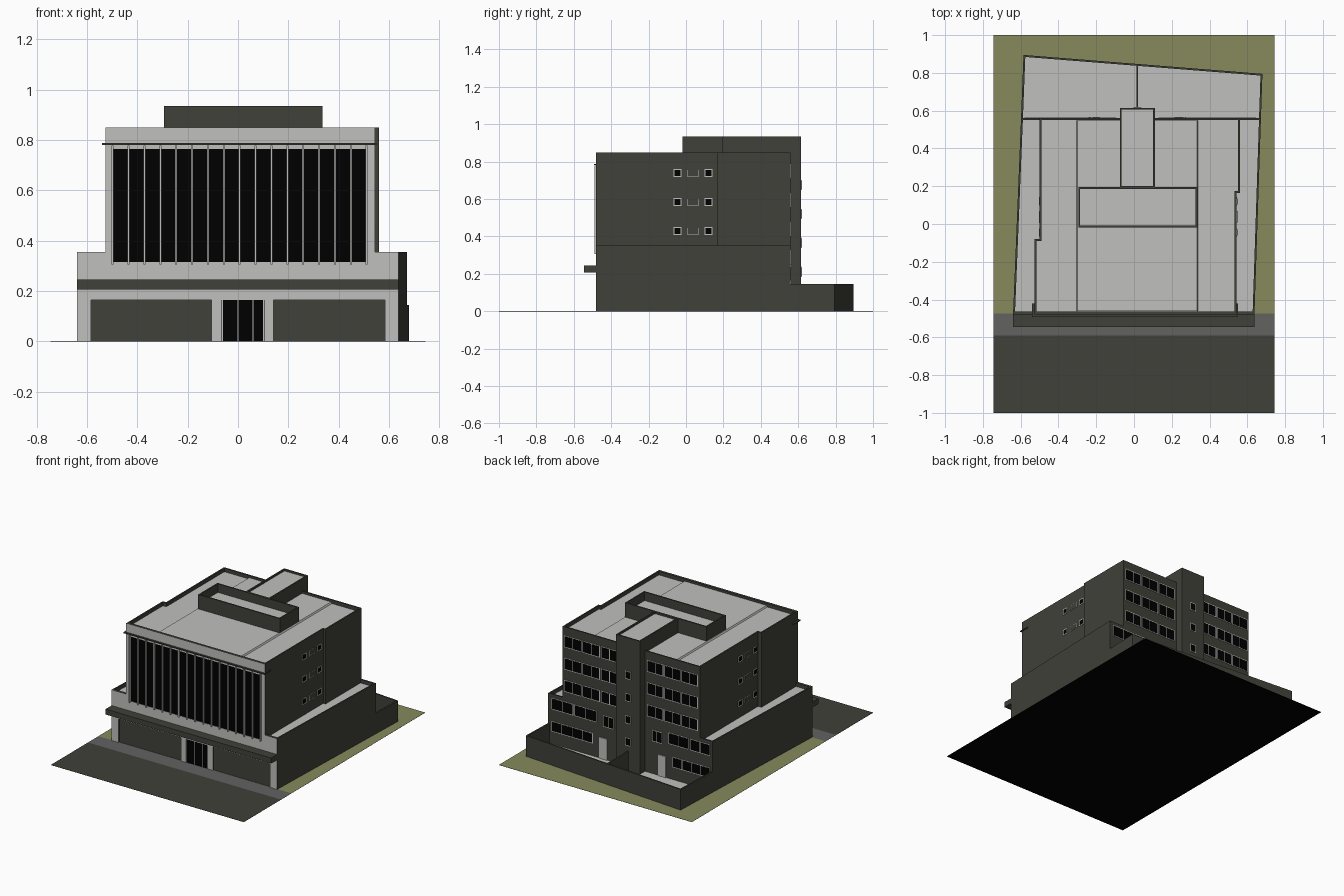
import bpy, bmesh

if "Cube" in bpy.data.objects:
    bpy.data.objects.remove(bpy.data.objects["Cube"])

def material(name, c):
    m = bpy.data.materials.new(name)
    m.diffuse_color = (*c, 1)
    m.use_nodes = True
    m.node_tree.nodes["Principled BSDF"].inputs["Base Color"].default_value = m.diffuse_color
    return m

DARK = material("dark_render", (0.052, 0.052, 0.042))
LIGHT = material("light_concrete", (0.53, 0.525, 0.51))
GLASS = material("black_glass", (0.0, 0.0, 0.0))
GRASS = material("olive_grass", (0.24, 0.255, 0.105))
PAVE = material("grey_paving", (0.122, 0.122, 0.12))

def prism(name, pts, z0, z1, mat, recess=0, rim=0.01, floor=None, front=None):
    """Extruded outline; optional sunken top and differently coloured front."""
    bm = bmesh.new()
    base = bm.faces.new([bm.verts.new((x, y, z0)) for x, y in pts])
    ext = bmesh.ops.extrude_face_region(bm, geom=[base])["geom"]
    bmesh.ops.translate(bm, vec=(0, 0, z1 - z0),
                        verts=[g for g in ext if isinstance(g, bmesh.types.BMVert)])
    bmesh.ops.recalc_face_normals(bm, faces=bm.faces[:])
    mats = [mat]
    if recess:
        mats.append(floor)
        top = max(bm.faces, key=lambda f: f.calc_center_median().z)
        bmesh.ops.inset_region(bm, faces=[top], thickness=rim, use_even_offset=True)
        inner = bmesh.ops.extrude_discrete_faces(bm, faces=[top])["faces"][0]
        bmesh.ops.translate(bm, vec=(0, 0, -recess), verts=inner.verts[:])
        inner.material_index = 1
    if front:
        mats.append(front)
        for f in bm.faces:
            if f.normal.y < -0.5:
                f.material_index = len(mats) - 1
    me = bpy.data.meshes.new(name)
    bm.to_mesh(me)
    bm.free()
    for m in mats:
        me.materials.append(m)
    ob = bpy.data.objects.new(name, me)
    bpy.context.collection.objects.link(ob)
    return ob

def box(name, x0, x1, y0, y1, z0, z1, mat, **kw):
    return prism(name, [(x0, y0), (x1, y0), (x1, y1), (x0, y1)], z0, z1, mat, **kw)

def plate(name, side, at, a0, a1, z0, z1, t, mat):
    """Thin plate on a wall: side is 'back', 'right' or 'left'."""
    if side == "back":
        box(name, a0, a1, at - 0.002, at + t, z0, z1, mat)
    elif side == "right":
        box(name, at - 0.002, at + t, a0, a1, z0, z1, mat)
    else:
        box(name, at - t, at + 0.002, a0, a1, z0, z1, mat)

def window(name, side, at, a0, a1, z0, z1, panes=1, glass=GLASS, f=0.005):
    plate(name + "_frame", side, at, a0, a1, z0, z1, 0.003, LIGHT)
    w = (a1 - a0 - f) / panes
    for i in range(panes):
        plate(name + "_pane", side, at, a0 + f + i * w, a0 + (i + 1) * w,
              z0 + f, z1 - f, 0.004, glass)

# ground strips over a black underside
G = 0.001
box("ground_underside", -0.745, 0.745, -1, 1, 0, G / 2, GLASS)
box("lawn", -0.745, 0.745, -0.475, 1, G / 2, G, GRASS)
box("pavement", -0.745, 0.745, -0.59, -0.475, G / 2, G, PAVE)
box("road", -0.745, 0.745, -1, -0.59, G / 2, G, DARK)

# main bodies
F, B = -0.472, 0.56
prism("podium", [(-0.64, F), (0.638, F), (0.672, B), (-0.598, B)],
      G, 0.355, DARK, recess=0.025, floor=LIGHT)
prism("upper_block", [(-0.526, F), (0.543, F), (0.543, 0.165), (0.56, 0.165), (0.56, B),
                      (-0.50, B), (-0.50, -0.08), (-0.526, -0.08)],
      0.30, 0.85, DARK, recess=0.025, floor=LIGHT)
# central roof slab with sloped edges
slab = box("roof_centre_slab", -0.311, 0.346, F + 0.011, B - 0.011, 0.815, 0.835, LIGHT)
for v in slab.data.vertices:
    if v.co.z > 0.83:
        v.co.x += 0.012 if v.co.x < 0 else -0.012

# rooftop plant room and stair tower
box("plant_room", -0.295, 0.335, -0.018, 0.195, 0.81, 0.935, DARK, recess=0.06, floor=LIGHT)
box("stair_tower", -0.075, 0.11, 0.19, 0.615, G, 0.935, DARK, recess=0.012, floor=LIGHT)

# back yard: floor, outer walls, divider
T = 0.01
prism("yard_floor", [(-0.597, B), (0.671, B), (0.678, 0.793), (-0.583, 0.892)], G, 0.008, LIGHT)
prism("yard_wall_right", [(0.672 - T, B), (0.672, B), (0.68, 0.795), (0.68 - T, 0.796)], G, 0.145, DARK)
prism("yard_wall_left", [(-0.598, B), (-0.598 + T, B), (-0.585 + T, 0.894), (-0.585, 0.895)], G, 0.145, DARK)
prism("yard_wall_back", [(-0.585, 0.895 - T), (0.68, 0.795 - T), (0.68, 0.795), (-0.585, 0.895)], G, 0.145, DARK)
box("yard_divider", 0.012, 0.022, 0.61, 0.845, G, 0.145, DARK)

# light front facade pieces around the openings
for n, x0, x1, z0, z1 in [
        ("upper_left_pier", -0.527, -0.50, 0.355, 0.85), ("upper_right_pier", 0.51, 0.544, 0.355, 0.85),
        ("upper_lintel", -0.50, 0.51, 0.765, 0.85), ("podium_band", -0.64, 0.638, 0.165, 0.315),
        ("podium_parapet_left", -0.64, -0.50, 0.315, 0.355),
        ("podium_parapet_right", 0.51, 0.638, 0.315, 0.355),
        ("street_pier_left", -0.64, -0.585, G, 0.165), ("door_pier_left", -0.105, -0.065, G, 0.165),
        ("door_pier_right", 0.105, 0.142, G, 0.165), ("street_pier_right", 0.585, 0.638, G, 0.165)]:
    box(n, x0, x1, -0.48, F, z0, z1, DARK, front=LIGHT)

# curtain wall glass, fins
box("curtain_glass", -0.50, 0.51, -0.476, F, 0.315, 0.765, GLASS)
for i in range(17):
    x = -0.498 + i * 0.0631
    box("facade_fin", x - 0.004, x + 0.004, -0.488, F, 0.305, 0.778, LIGHT)

# thin upper ledge and street canopy
box("upper_ledge", -0.54, 0.55, -0.492, -0.42, 0.781, 0.788, DARK)
box("street_canopy", -0.64, 0.638, -0.545, -0.478, 0.207, 0.245, DARK)

# entrance doors
box("entrance_glass", -0.065, 0.105, -0.476, F, G, 0.165, GLASS)
for x in (-0.062, 0.0, 0.06, 0.102):
    box("entrance_mullion", x - 0.002, x + 0.002, -0.479, F, G, 0.165, LIGHT)

# small side windows, both sides
for side, at in (("right", 0.543), ("left", -0.50)):
    for z in (0.74, 0.585, 0.43):
        for y in (-0.045, 0.12):
            window("side_window", side, at, y - 0.022, y + 0.022, z - 0.022, z + 0.02, f=0.006)
        window("side_vent", side, at, 0.005, 0.07, z - 0.02, z + 0.016, glass=DARK, f=0.002)

# back window bands on the upper floors
for z in (0.75, 0.595, 0.44):
    for a, b in ((0.125, 0.55), (-0.49, -0.09)):
        w = (b - a) / 3
        for i in range(3):
            window("back_window", "back", B, a + i * w + 0.004, a + (i + 1) * w - 0.004,
                   z - 0.041, z + 0.041, 2)

# back windows and doors of the podium, either side of the tower
for s, near, far in ((1, 0.125, 0.645), (-1, 0.09, 0.58)):
    def span(a, b):
        return sorted((s * a, s * b))
    mid = (near + 0.17 + far) / 2
    window("podium_window", "back", B, *span(near + 0.17, mid - 0.005), 0.25, 0.33, 2)
    window("podium_window", "back", B, *span(mid + 0.005, far), 0.25, 0.33, 2)
    window("landing_window", "back", B, *span(near + 0.04, near + 0.12), 0.235, 0.315, 2)
    window("ground_window", "back", B, *span(near + 0.20, far), 0.095, 0.168, 4)
    plate("yard_door", "back", B, *span(near + 0.09, near + 0.15), 0.008, 0.155, 0.006, LIGHT)

# stair tower windows
for z in (0.675, 0.52, 0.365, 0.21):
    window("tower_window", "back", 0.615, -0.005, 0.04, z - 0.028, z + 0.028)
